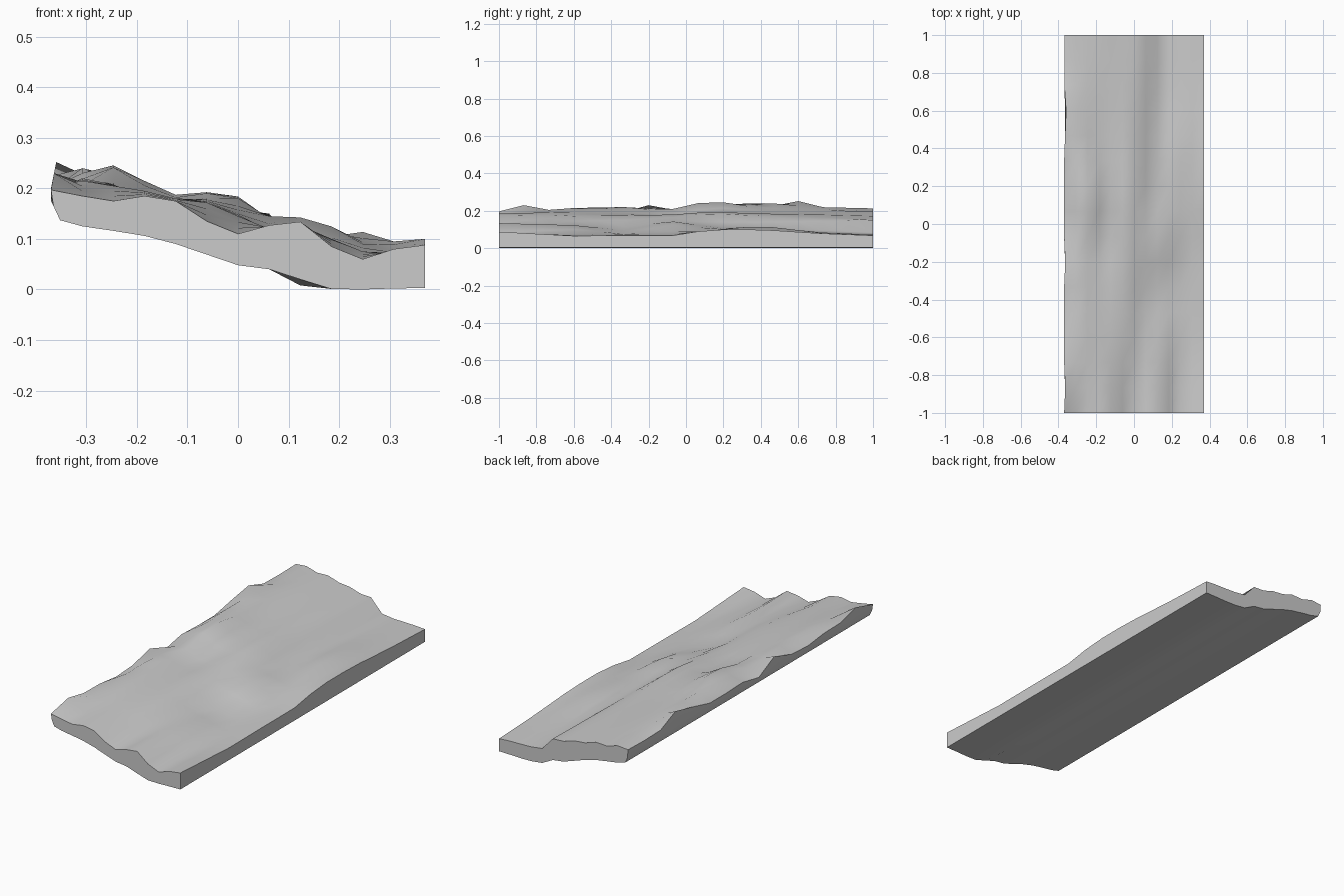
import bpy, bmesh, math

NX, NY = 13, 16
HALF_W, HALF_L = 0.37, 1.0

# Top height profiles (hundredths of a unit) across x at selected y stations
stations = [
    (-1.00, (19.7, 18.5, 17.5, 18.5, 17.5, 13.5, 11.0, 12.7, 13.4, 8.5, 6.0, 8.0, 8.8)),
    (-0.60, (20.0, 21.5, 20.5, 19.5, 18.0, 17.2, 14.5, 12.0, 12.3, 10.0, 7.5, 7.0, 6.6)),
    (-0.33, (19.5, 22.0, 20.5, 19.0, 18.0, 17.5, 15.0, 11.5, 9.5, 8.0, 7.5, 7.2, 6.8)),
    (-0.07, (17.5, 20.5, 21.0, 17.5, 17.0, 18.0, 16.5, 14.5, 14.3, 12.5, 9.0, 7.5, 6.8)),
    (0.13, (20.0, 22.5, 25.6, 22.0, 18.8, 19.5, 18.8, 14.0, 11.5, 10.5, 9.5, 9.5, 10.0)),
    (0.40, (21.0, 24.5, 21.5, 20.0, 18.5, 18.5, 17.2, 14.0, 10.5, 10.5, 12.0, 9.5, 10.0)),
    (0.70, (21.0, 22.0, 21.0, 20.0, 18.5, 18.0, 16.5, 14.5, 9.5, 8.5, 8.5, 8.0, 8.0)),
    (1.00, (20.7, 21.3, 19.5, 19.8, 17.8, 17.2, 15.3, 15.0, 8.3, 7.5, 7.3, 7.2, 6.8)),
]
# Raised bumps along the left rim, one per row
left_rim = (19.7, 23.0, 20.2, 20.0, 18.5, 19.3, 23.0, 17.5,
            20.0, 19.5, 19.5, 22.5, 25.2, 20.8, 20.5, 20.8)
# Underside profile across x
under = (13.7, 12.5, 11.6, 10.6, 9.0, 6.9, 4.8, 4.0, 0.8, 0.1, 0.0, 0.2, 0.3)


def top_height(i, j, y):
    if i == 0:
        return left_rim[j] / 100
    for (y0, a), (y1, b) in zip(stations, stations[1:]):
        if y <= y1 + 1e-6:
            t = (y - y0) / (y1 - y0)
            return (a[i] + (b[i] - a[i]) * t) / 100
    return stations[-1][1][i] / 100


bm = bmesh.new()
rings = []
for j in range(NY):
    y = -HALF_L + 2 * HALF_L * j / (NY - 1)
    tops, lows = [], []
    for i in range(NX):
        x = -HALF_W + 2 * HALF_W * i / (NX - 1)
        z = top_height(i, j, y)
        # the rim leans inward where it is high
        tx = x + max(0, z - 0.2) * 0.2 if i == 0 else x
        tops.append(bm.verts.new((tx, y, z)))
        lx = x + 0.018 if i == 0 else x
        low = under[i] / 100 + (0.012 if i == 8 and j == 0 else 0)
        lows.append(bm.verts.new((lx, y, low)))
    mid = bm.verts.new((-HALF_W + 0.005, y, 0.165))
    rings.append((tops, lows, mid))

# Skin between neighbouring cross-sections
for (ta, la, ma), (tb, lb, mb) in zip(rings, rings[1:]):
    loop_a = ta + la[::-1] + [ma]
    loop_b = tb + lb[::-1] + [mb]
    n = len(loop_a)
    for k in range(n):
        bm.faces.new((loop_a[k], loop_a[(k + 1) % n], loop_b[(k + 1) % n], loop_b[k]))

# End walls
for tops, lows, mid in (rings[0], rings[-1]):
    bm.faces.new((mid, lows[0], tops[0]))
    for i in range(NX - 1):
        bm.faces.new((lows[i], lows[i + 1], tops[i + 1], tops[i]))

bmesh.ops.recalc_face_normals(bm, faces=bm.faces[:])
mesh = bpy.data.meshes.new("rock_slab")
bm.to_mesh(mesh)
bm.free()
slab = bpy.data.objects.new("rock_slab", mesh)
bpy.context.collection.objects.link(slab)

# Smooth weathered top, crisp edges to the walls
bpy.context.view_layer.objects.active = slab
slab.select_set(True)
bpy.ops.object.shade_smooth_by_angle(angle=math.radians(45))
